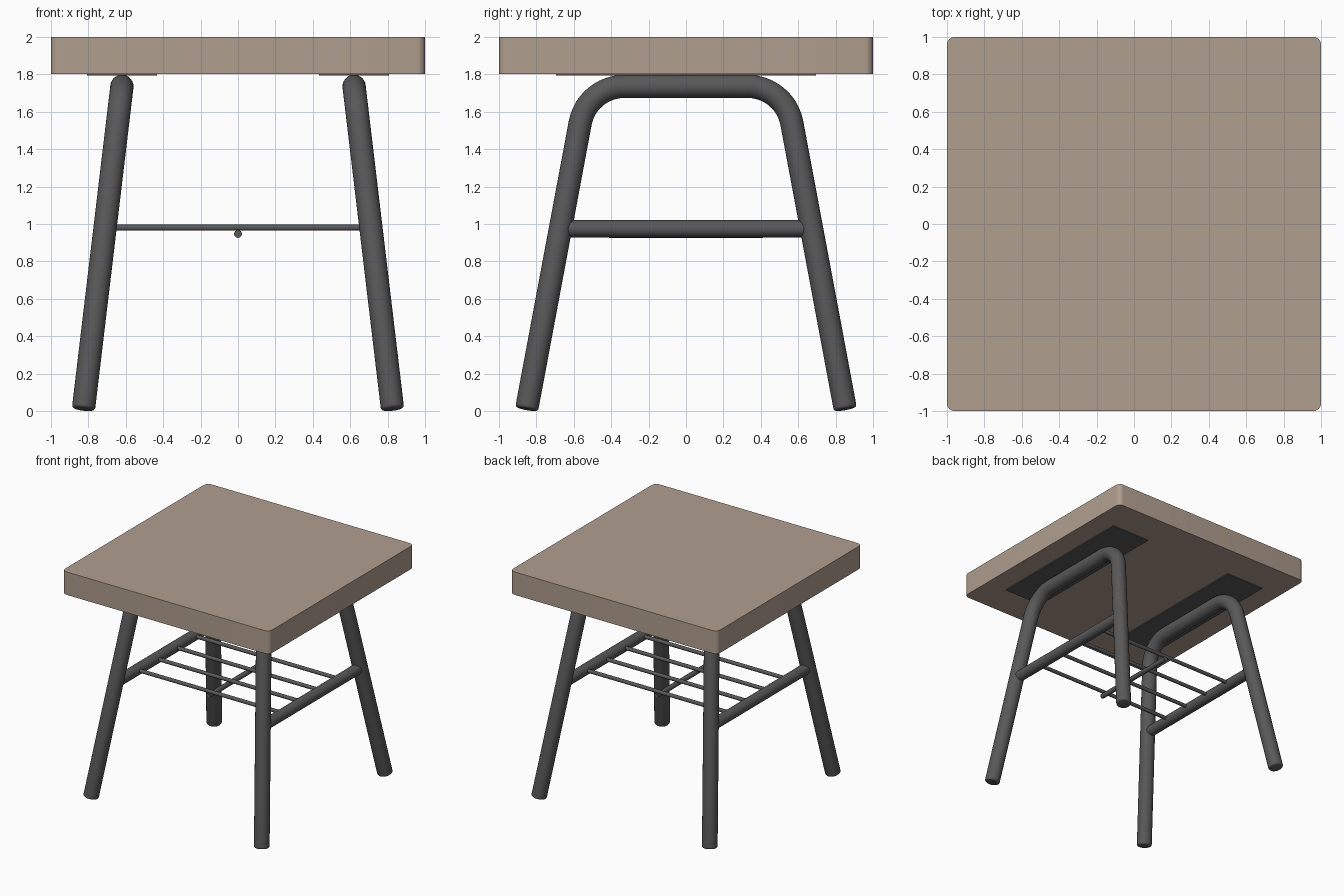
import bpy, bmesh, math
from mathutils import Vector

if "Cube" in bpy.data.objects:
    bpy.data.objects.remove(bpy.data.objects["Cube"])


def material(name, rgb):
    m = bpy.data.materials.new(name)
    m.diffuse_color = (*rgb, 1)
    m.use_nodes = True
    m.node_tree.nodes["Principled BSDF"].inputs["Base Color"].default_value = m.diffuse_color
    return m


WOOD = material("pale_wood", (0.435, 0.342, 0.274))
METAL = material("dark_metal", (0.098, 0.098, 0.098))


def finish(name, bm, mat):
    bmesh.ops.recalc_face_normals(bm, faces=bm.faces)
    mesh = bpy.data.meshes.new(name)
    bm.to_mesh(mesh)
    bm.free()
    mesh.materials.append(mat)
    obj = bpy.data.objects.new(name, mesh)
    bpy.context.collection.objects.link(obj)
    bpy.ops.object.select_all(action='DESELECT')
    bpy.context.view_layer.objects.active = obj
    obj.select_set(True)
    bpy.ops.object.shade_smooth_by_angle(angle=math.radians(32))
    return obj


def box(name, centre, size, mat, corner=0.0):
    bm = bmesh.new()
    bmesh.ops.create_cube(bm, size=1)
    for v in bm.verts:
        v.co = Vector(centre) + Vector(a * b for a, b in zip(v.co, size))
    if corner:
        upright = [e for e in bm.edges
                   if abs(e.verts[0].co.z - e.verts[1].co.z) > 0.1]
        bmesh.ops.bevel(bm, geom=upright, offset=corner, segments=6,
                        profile=0.5, affect='EDGES')
    return finish(name, bm, mat)


def tube(name, path, radius, normal, sides=24, rounding=0.0):
    """Sweep a circle along a planar path, optionally easing both end rims."""
    pts = [Vector(p) for p in path]
    stations = [(p, radius) for p in pts]
    if rounding:
        d0 = (pts[1] - pts[0]).normalized()
        d1 = (pts[-2] - pts[-1]).normalized()
        steps = [i * math.pi / 8 for i in range(5)]
        ease = [(rounding * (1 - math.sin(a)), radius - rounding * (1 - math.cos(a)))
                for a in steps]
        start = [(pts[0] + d0 * s, r) for s, r in reversed(ease)]
        start.sort(key=lambda q: (q[0] - pts[0]).length)
        start = [(pts[0] + d0 * rounding * (1 - math.cos(a)),
                  radius - rounding * (1 - math.sin(a))) for a in steps]
        end = [(pts[-1] + d1 * rounding * (1 - math.cos(a)),
                radius - rounding * (1 - math.sin(a))) for a in reversed(steps)]
        stations = start + stations[1:-1] + end
    n = Vector(normal).normalized()
    bm = bmesh.new()
    rings = []
    for i, (p, r) in enumerate(stations):
        before = stations[max(i - 1, 0)][0]
        after = stations[min(i + 1, len(stations) - 1)][0]
        t = ((after - p).normalized() + (p - before).normalized()).normalized()
        side = n.cross(t).normalized()
        rings.append([bm.verts.new(p + r * (n * math.cos(a) + side * math.sin(a)))
                      for a in (2 * math.pi * k / sides for k in range(sides))])
    for a, b in zip(rings, rings[1:]):
        for k in range(sides):
            j = (k + 1) % sides
            bm.faces.new((a[k], a[j], b[j], b[k]))
    bm.faces.new(rings[0])
    bm.faces.new(rings[-1])
    return finish(name, bm, METAL)


# Square top with rounded upright corners
box("table_top", (0, 0, 1.9), (2, 2, 0.2), WOOD, corner=0.045)

# Bent leg frame outline as (y, z)
TOP_Z, FOOT_Z, FOOT_Y = 1.735, 0.011, 0.851
SLOPE = 0.187
lean = math.atan(SLOPE)
turn = math.pi / 2 - lean
corner_y = FOOT_Y - SLOPE * (TOP_Z - FOOT_Z)
BEND = 0.24
flat_y = corner_y - BEND * math.tan(turn / 2)
half = [(flat_y + BEND * math.sin(turn * i / 12),
         TOP_Z - BEND * (1 - math.cos(turn * i / 12))) for i in range(13)]
half.append((FOOT_Y, FOOT_Z))
outline = [(-y, z) for y, z in reversed(half)] + half

SPLAY = 0.2055 / (TOP_Z - FOOT_Z)


def leg_x(z):
    return 0.62 + SPLAY * (TOP_Z - z)


BAR_Z = 0.975
for s, side in ((-1, "left"), (1, "right")):
    # Mounting plate under the top
    box(f"{side}_plate", (s * 0.62, 0, 1.7965), (0.375, 1.39, 0.009), METAL)
    # Splayed tube frame
    tube(f"{side}_leg_frame", [(s * leg_x(z), y, z) for y, z in outline],
         0.062, (1, 0, s * SPLAY), sides=32, rounding=0.016)
    # Bar joining the two legs of a frame
    x = s * leg_x(BAR_Z)
    tube(f"{side}_crossbar", [(x, -0.66, BAR_Z), (x, 0.66, BAR_Z)],
         0.046, (1, 0, 0))

# Thin shelf rungs
for i in range(4):
    y = -0.39 + 0.26 * i
    tube(f"shelf_rung_{i + 1}", [(-0.70, y, 0.98), (0.70, y, 0.98)],
         0.016, (0, 1, 0), sides=16)

# Brace beneath the rungs
tube("shelf_brace", [(0, -0.41, 0.947), (0, 0.41, 0.947)], 0.021, (1, 0, 0), sides=16)
